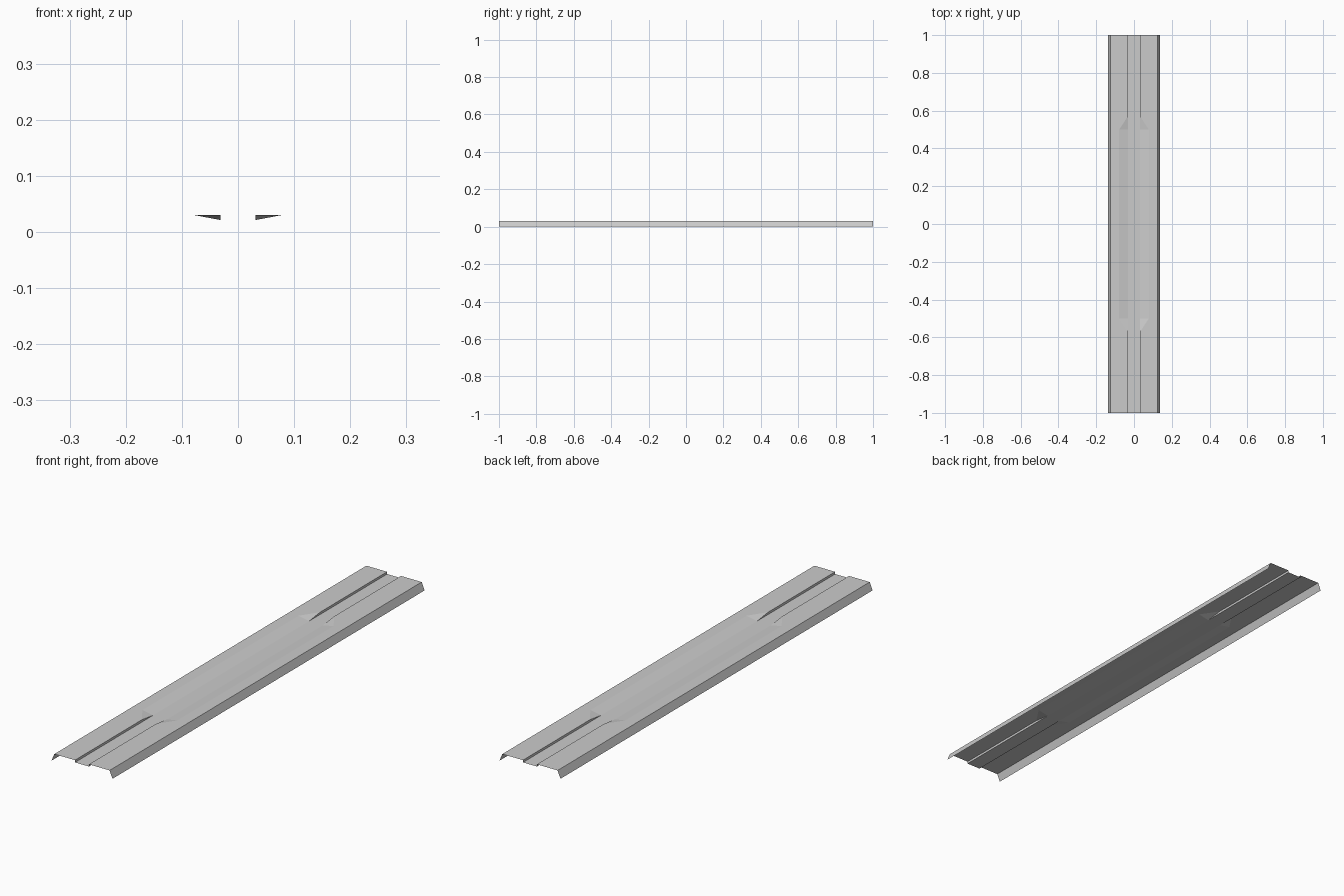
import bpy
import bmesh

if "Cube" in bpy.data.objects:
    bpy.data.objects.remove(bpy.data.objects["Cube"])

TOP, FLOOR = 0.0305, 0.0215   # deck height and groove floor height


def half_profile(groove_top):
    # flange foot, deck edge, groove lip, groove floor edge
    return [(0.137, 0.0), (0.124, TOP), (groove_top, TOP), (0.031, FLOOR)]


# Sections along the length: steep groove walls at the ends, shallow in the middle
sections = [(-1.0, 0.0315), (-0.572, 0.0315), (-0.5, 0.0785),
            (0.5, 0.0785), (0.572, 0.0315), (1.0, 0.0315)]

bm = bmesh.new()
rows = []
for y, lip in sections:
    half = half_profile(lip)
    pts = [(-x, z) for x, z in half] + half[::-1]
    rows.append([bm.verts.new((x, y, z)) for x, z in pts])

# Skin the sections into an open pressed sheet
for r, (a, b) in enumerate(zip(rows, rows[1:])):
    for i in range(len(a) - 1):
        quad = (a[i], a[i + 1], b[i + 1], b[i])
        if r in (1, 3) and i in (2, 4):
            # twisted transition of the groove wall: lip of the steep end to floor of the shallow end
            if (r == 1) == (i == 2):
                bm.faces.new((a[i], a[i + 1], b[i + 1]))
                bm.faces.new((a[i], b[i + 1], b[i]))
            else:
                bm.faces.new((a[i], a[i + 1], b[i]))
                bm.faces.new((a[i + 1], b[i + 1], b[i]))
        else:
            bm.faces.new(quad)

bm.normal_update()
mesh = bpy.data.meshes.new("channel_panel")
bm.to_mesh(mesh)
bm.free()
panel = bpy.data.objects.new("channel_panel", mesh)
bpy.context.collection.objects.link(panel)
